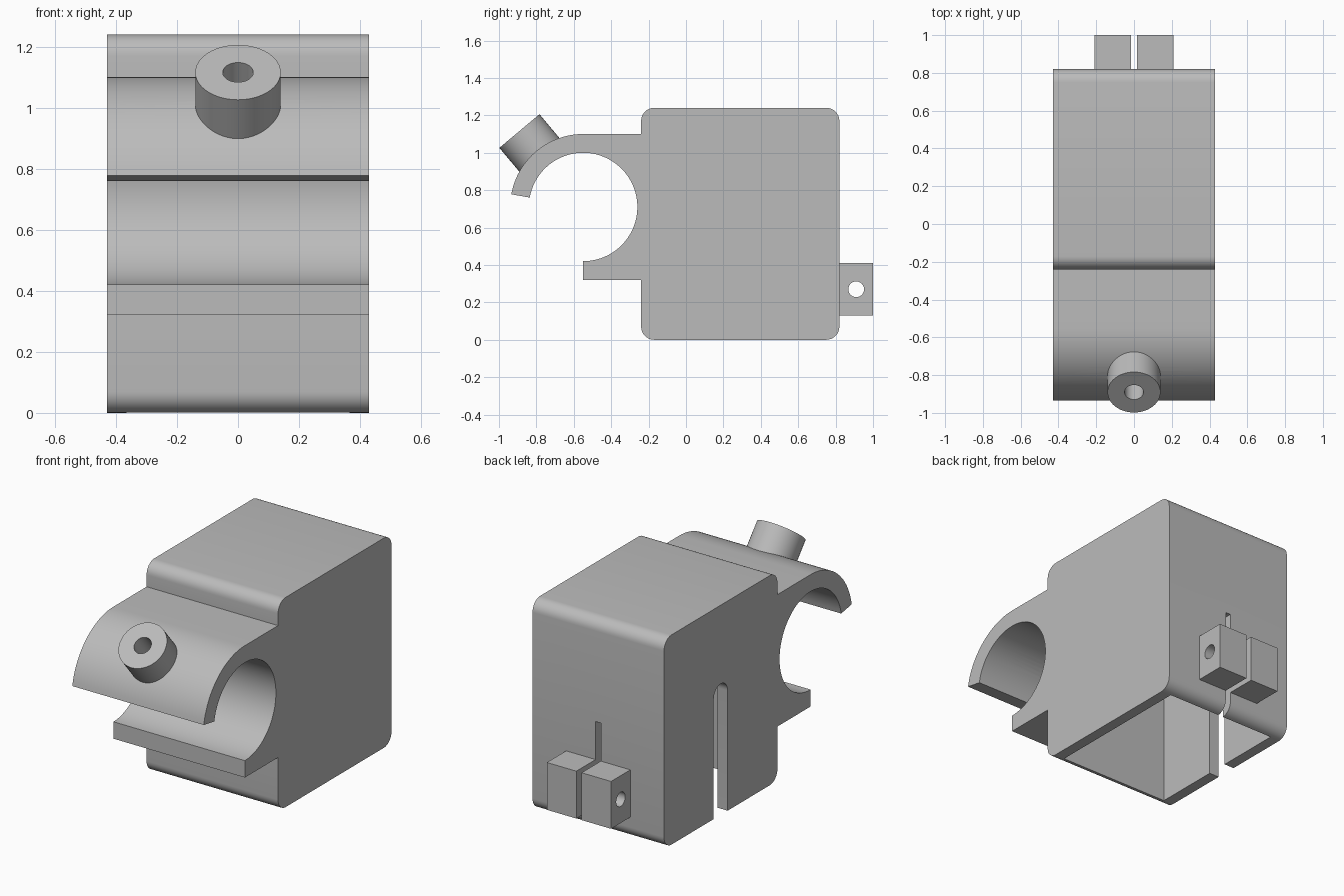
import bpy
import bmesh
from math import sin, cos, radians
from mathutils import Vector

cube = bpy.data.objects.get("Cube")
if cube:
    bpy.data.objects.remove(cube, do_unlink=True)

grey = bpy.data.materials.new("plain_grey")
grey.use_nodes = True
COLOUR = (0.5, 0.5, 0.5, 1)
grey.diffuse_color = COLOUR
grey.node_tree.nodes["Principled BSDF"].inputs["Base Color"].default_value = COLOUR


def arc(cy, cz, r, start, end, steps):
    """Points on a circle arc in the side (y, z) plane, angles in degrees."""
    angles = [radians(start + (end - start) * i / steps) for i in range(steps + 1)]
    return [(cy + r * cos(a), cz + r * sin(a)) for a in angles]


def rect(y0, y1, z0, z1):
    return [(y0, z0), (y1, z0), (y1, z1), (y0, z1)]


def prism(name, outline, x0, x1):
    """Extrude a side outline across the width."""
    bm = bmesh.new()
    face = bm.faces.new([bm.verts.new((x0, y, z)) for y, z in outline])
    new = bmesh.ops.extrude_face_region(bm, geom=[face])["geom"]
    verts = [g for g in new if isinstance(g, bmesh.types.BMVert)]
    bmesh.ops.translate(bm, verts=verts, vec=(x1 - x0, 0, 0))
    bmesh.ops.recalc_face_normals(bm, faces=bm.faces)
    mesh = bpy.data.meshes.new(name)
    bm.to_mesh(mesh)
    bm.free()
    mesh.materials.append(grey)
    obj = bpy.data.objects.new(name, mesh)
    bpy.context.collection.objects.link(obj)
    return obj


def cylinder(name, radius, start, end):
    """Cylinder between two points."""
    start, end = Vector(start), Vector(end)
    axis = end - start
    bpy.ops.mesh.primitive_cylinder_add(vertices=48, radius=radius, depth=axis.length,
                                        location=(start + end) / 2,
                                        rotation=axis.to_track_quat("Z", "Y").to_euler())
    obj = bpy.context.object
    obj.name = name
    obj.data.materials.append(grey)
    return obj


def cut(obj, cutters):
    bpy.context.view_layer.objects.active = obj
    for cutter in cutters:
        cutter.hide_render = True
        mod = obj.modifiers.new("cut", "BOOLEAN")
        mod.operation = "DIFFERENCE"
        mod.solver = "EXACT"
        mod.object = cutter
        bpy.ops.object.modifier_apply(modifier=mod.name)


# Main dimensions
W = 0.43
FRONT, BACK, TOP = -0.24, 0.82, 1.24
ROUND, WALL = 0.07, 0.065
RING_Y, RING_Z, INNER, OUTER = -0.55, 0.71, 0.29, 0.39

# Rounded housing and open clamp in one side outline
outline = (
    arc(FRONT + ROUND, ROUND, ROUND, 270, 180, 8)
    + [(FRONT, RING_Z - OUTER), (RING_Y, RING_Z - OUTER)]
    + arc(RING_Y, RING_Z, INNER, -90, 170, 56)
    + arc(RING_Y, RING_Z, OUTER, 170, 90, 20)
    + [(FRONT, RING_Z + OUTER)]
    + arc(FRONT + ROUND, TOP - ROUND, ROUND, 180, 90, 8)
    + arc(BACK - ROUND, TOP - ROUND, ROUND, 90, 0, 8)
    + arc(BACK - ROUND, ROUND, ROUND, 0, -90, 8)
)
housing = prism("housing_with_clamp", outline, -W, W)

# Angled screw boss on the clamp
direction = Vector((0, cos(radians(130)), sin(radians(130))))
centre = Vector((0, RING_Y, RING_Z))
boss = cylinder("screw_boss", 0.14, centre + direction * 0.33, centre + direction * 0.53)
screw_hole = cylinder("screw_hole_cutter", 0.05, centre + direction * 0.2,
                      centre + direction * 0.6)

# Cavity open at the bottom, side slot with round top, narrow back slit
cavity = prism("cavity_cutter", rect(FRONT + WALL, BACK - WALL, -0.1, TOP - WALL),
               WALL - W, W - WALL)
slot = prism("side_slot_cutter",
             [(0.225, -0.1), (0.355, -0.1)] + arc(0.29, 0.71, 0.065, 0, 180, 16),
             -W - 0.1, -0.3)
slit = prism("back_slit_cutter", rect(0.7, 0.9, -0.1, 0.635), -0.017, 0.017)

# Pair of clamping lugs with a cross hole
bolt_hole = cylinder("bolt_hole_cutter", 0.042, (-0.4, 0.91, 0.27), (0.4, 0.91, 0.27))
lugs = []
for side, name in ((1, "left_lug"), (-1, "right_lug")):
    lug = prism(name, rect(BACK - 0.03, 1.0, 0.13, 0.41), *sorted((side * 0.017, side * 0.21)))
    cut(lug, [bolt_hole])
    lugs.append(lug)

cut(housing, [cavity, slot, slit, screw_hole])
cut(boss, [screw_hole])
for helper in (cavity, slot, slit, screw_hole, bolt_hole):
    bpy.data.objects.remove(helper, do_unlink=True)

# Smooth curves, sharp edges
for obj in [housing, boss] + lugs:
    bpy.ops.object.select_all(action="DESELECT")
    obj.select_set(True)
    bpy.context.view_layer.objects.active = obj
    bpy.ops.object.shade_smooth_by_angle(angle=radians(30))
